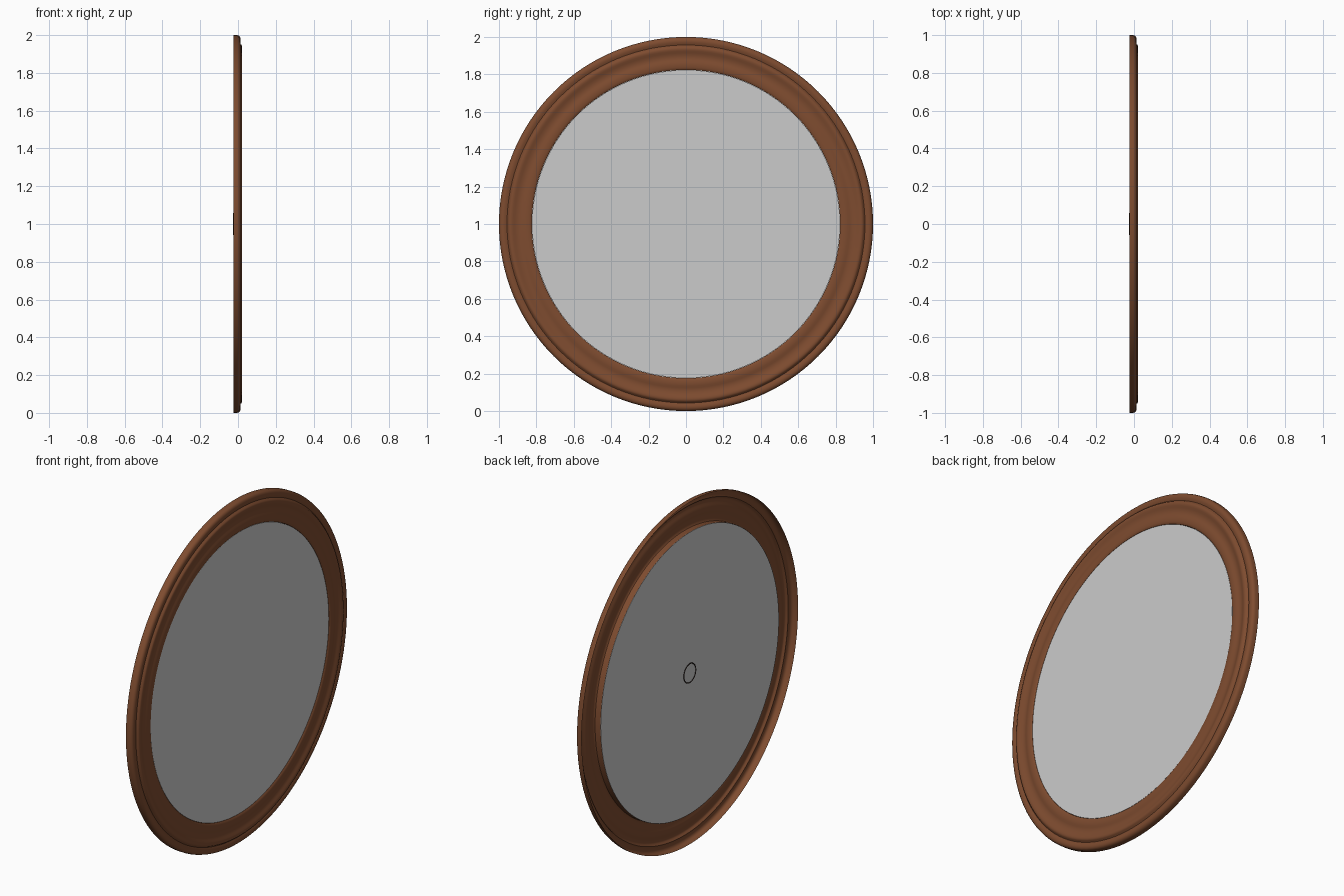
import bpy, bmesh, math
from mathutils import Vector

if "Cube" in bpy.data.objects:
    bpy.data.objects.remove(bpy.data.objects["Cube"])

SEG = 128
CENTRE_Z = 1.0


def material(name, rgb):
    m = bpy.data.materials.new(name)
    m.diffuse_color = (*rgb, 1.0)
    m.use_nodes = True
    m.node_tree.nodes["Principled BSDF"].inputs["Base Color"].default_value = m.diffuse_color
    return m


wood = material("brown wood", (0.21, 0.072, 0.029))
glass = material("mirror grey", (0.6, 0.6, 0.6))
metal = material("dark metal", (0.02, 0.012, 0.01))


def lathe(name, profile, mat, closed=False, smooth=True):
    """Revolve (radius, x) points around the x axis."""
    bm = bmesh.new()
    rings = []
    for r, x in profile:
        if r == 0:
            rings.append([bm.verts.new((x, 0, 0))] * SEG)
        else:
            rings.append([bm.verts.new((x, r * math.cos(a), r * math.sin(a)))
                          for a in (2 * math.pi * i / SEG for i in range(SEG))])
    pairs = list(zip(rings, rings[1:]))
    if closed:
        pairs.append((rings[-1], rings[0]))
    for p, q in pairs:
        for i in range(SEG):
            j = (i + 1) % SEG
            corners = list(dict.fromkeys((p[i], p[j], q[j], q[i])))
            bm.faces.new(corners)
    bm.normal_update()
    # Outer side faces away from the axis
    outer = max(bm.faces, key=lambda f: f.calc_center_median().yz.length)
    c = outer.calc_center_median()
    if outer.normal.dot(Vector((0, c.y, c.z))) < 0:
        bmesh.ops.reverse_faces(bm, faces=bm.faces[:])
    mesh = bpy.data.meshes.new(name)
    bm.to_mesh(mesh)
    bm.free()
    obj = bpy.data.objects.new(name, mesh)
    obj.location.z = CENTRE_Z
    mesh.materials.append(mat)
    bpy.context.collection.objects.link(obj)
    if smooth:
        bpy.ops.object.select_all(action='DESELECT')
        obj.select_set(True)
        bpy.context.view_layer.objects.active = obj
        bpy.ops.object.shade_smooth_by_angle(angle=math.radians(40))
    return obj


# Moulded frame, hollow at the back: outer rim, groove, bead, cove, inner lip, inner wall
lathe("frame", [
    (1.0, -0.025), (1.0, -0.004), (0.997, 0.005), (0.991, 0.011), (0.982, 0.014),
    (0.972, 0.014), (0.963, 0.011), (0.957, 0.009), (0.953, 0.012), (0.949, 0.018),
    (0.942, 0.0215), (0.934, 0.022), (0.925, 0.020), (0.915, 0.016), (0.902, 0.0125),
    (0.888, 0.0115), (0.876, 0.0135), (0.866, 0.0165), (0.852, 0.018), (0.838, 0.017),
    (0.828, 0.0145), (0.824, 0.011), (0.824, -0.024)], wood)

# Mirror slab
lathe("mirror", [(0, 0.011), (0.823, 0.011), (0.823, -0.0245), (0, -0.0245)], glass)

# Thin hanging ring on the back
R, T = 0.055, 0.003
lathe("hanging_ring",
      [(R + T * math.cos(a), -0.0245 + T * math.sin(a))
       for a in (2 * math.pi * k / 8 for k in range(8))], metal, closed=True)
